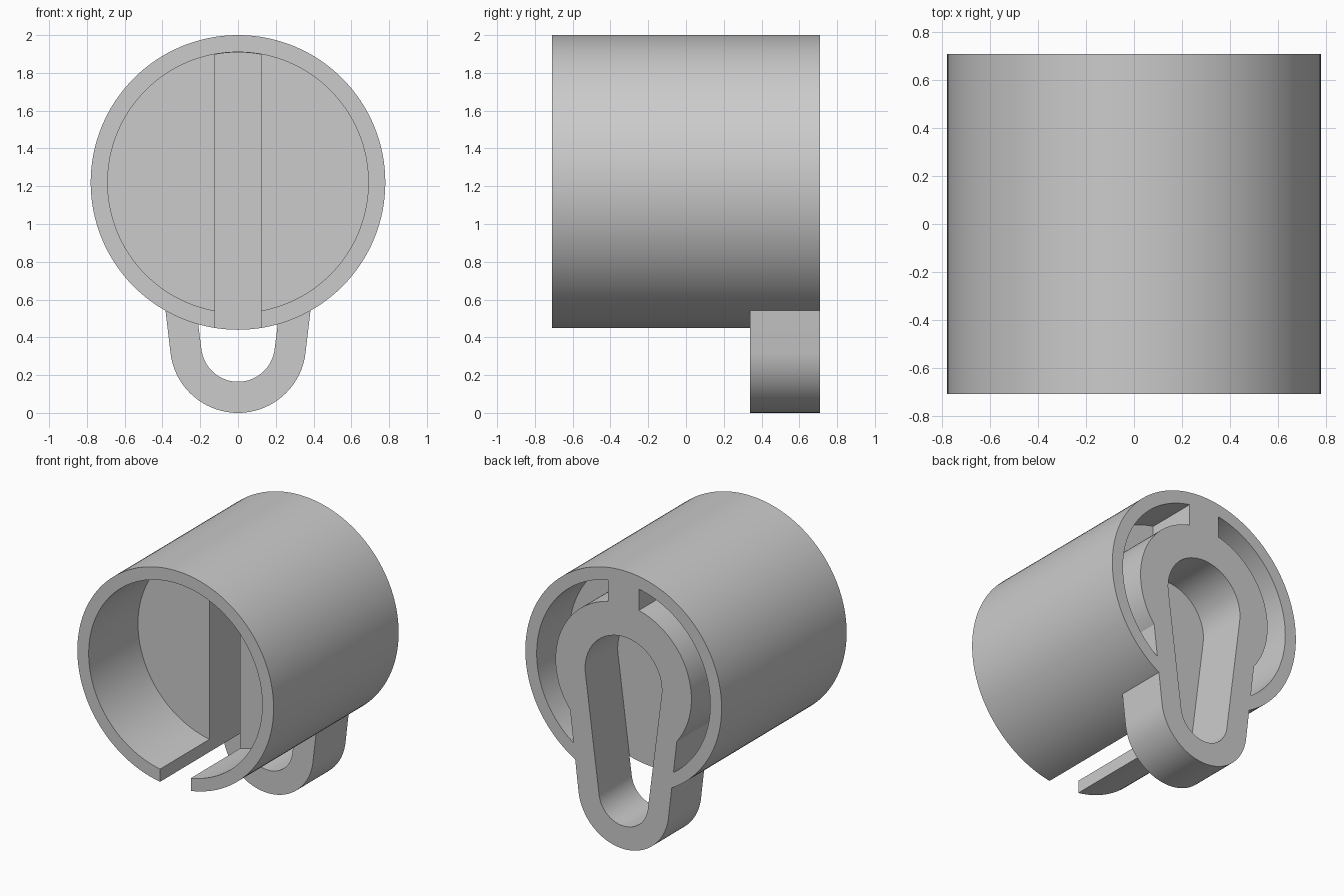
import bpy, bmesh
from math import sin, cos, pi, asin

cube = bpy.data.objects.get("Cube")
if cube:
    bpy.data.objects.remove(cube, do_unlink=True)

AXIS = 1.22                # height of the barrel axis
FRONT, BACK = -0.71, 0.71
WEB, FLOOR = -0.15, 0.34   # front and back of the solid web
OVER = 0.1                 # cutter overshoot
SLOT = 0.122               # half width of slot and spoke

grey = bpy.data.materials.new("plain_grey")
grey.use_nodes = True
grey.diffuse_color = (0.6, 0.6, 0.6, 1)
grey.node_tree.nodes["Principled BSDF"].inputs["Base Color"].default_value = (0.6, 0.6, 0.6, 1)


def arc(z, r, start, end, steps):
    return [(r * cos(start + (end - start) * i / steps),
             z + r * sin(start + (end - start) * i / steps)) for i in range(steps + 1)]


def circle(r):
    return arc(AXIS, r, 0, 2 * pi, 128)[:-1]


def teardrop(top_r, low_z, low_r):
    """Two circles joined by their outer tangents."""
    a = asin((top_r - low_r) / (AXIS - low_z))
    return arc(AXIS, top_r, -a, pi + a, 48) + arc(low_z, low_r, pi + a, 2 * pi - a, 48)


def prism(name, outline, y0, y1):
    """Extrude an x-z outline along y."""
    bm = bmesh.new()
    face = bm.faces.new([bm.verts.new((x, y0, z)) for x, z in outline])
    ext = bmesh.ops.extrude_face_region(bm, geom=[face])
    moved = [g for g in ext["geom"] if isinstance(g, bmesh.types.BMVert)]
    bmesh.ops.translate(bm, verts=moved, vec=(0, y1 - y0, 0))
    bmesh.ops.recalc_face_normals(bm, faces=bm.faces)
    mesh = bpy.data.meshes.new(name)
    bm.to_mesh(mesh)
    bm.free()
    mesh.materials.append(grey)
    obj = bpy.data.objects.new(name, mesh)
    bpy.context.collection.objects.link(obj)
    return obj


def combine(target, tool, operation):
    mod = target.modifiers.new(operation.lower(), "BOOLEAN")
    mod.operation, mod.solver, mod.object = operation, "EXACT", tool
    bpy.context.view_layer.objects.active = target
    bpy.ops.object.modifier_apply(modifier=mod.name)
    bpy.data.objects.remove(tool, do_unlink=True)


# Barrel with a front bore and a shallower rear recess
body = prism("slotted_barrel", circle(0.78), FRONT, BACK)
combine(body, prism("bore", circle(0.69), FRONT - OVER, WEB), "DIFFERENCE")
combine(body, prism("recess", circle(0.69), FLOOR, BACK + OVER), "DIFFERENCE")

# Rear ring, hanging loop and the spoke that joins them to the barrel
spoke = [(-SLOT, AXIS), (SLOT, AXIS), (SLOT, 1.95), (-SLOT, 1.95)]
for name, outline in (("loop", teardrop(0.46, 0.36, 0.36)),
                      ("ring", circle(0.54)), ("spoke", spoke)):
    combine(body, prism(name, outline, FLOOR, BACK), "UNION")

# Teardrop opening through the loop
combine(body, prism("opening", teardrop(0.305, 0.36, 0.195), FLOOR, BACK + OVER), "DIFFERENCE")

# Straight slot through the web and the underside of the barrel
half = asin(SLOT / 0.688)
slot = arc(AXIS, 0.688, pi / 2 - half, pi / 2 + half, 12) + [(-SLOT, 0.3), (SLOT, 0.3)]
combine(body, prism("slot", slot, FRONT - OVER, FLOOR), "DIFFERENCE")

bpy.ops.object.select_all(action="DESELECT")
body.select_set(True)
bpy.context.view_layer.objects.active = body
bpy.ops.object.shade_smooth_by_angle(angle=0.5)
